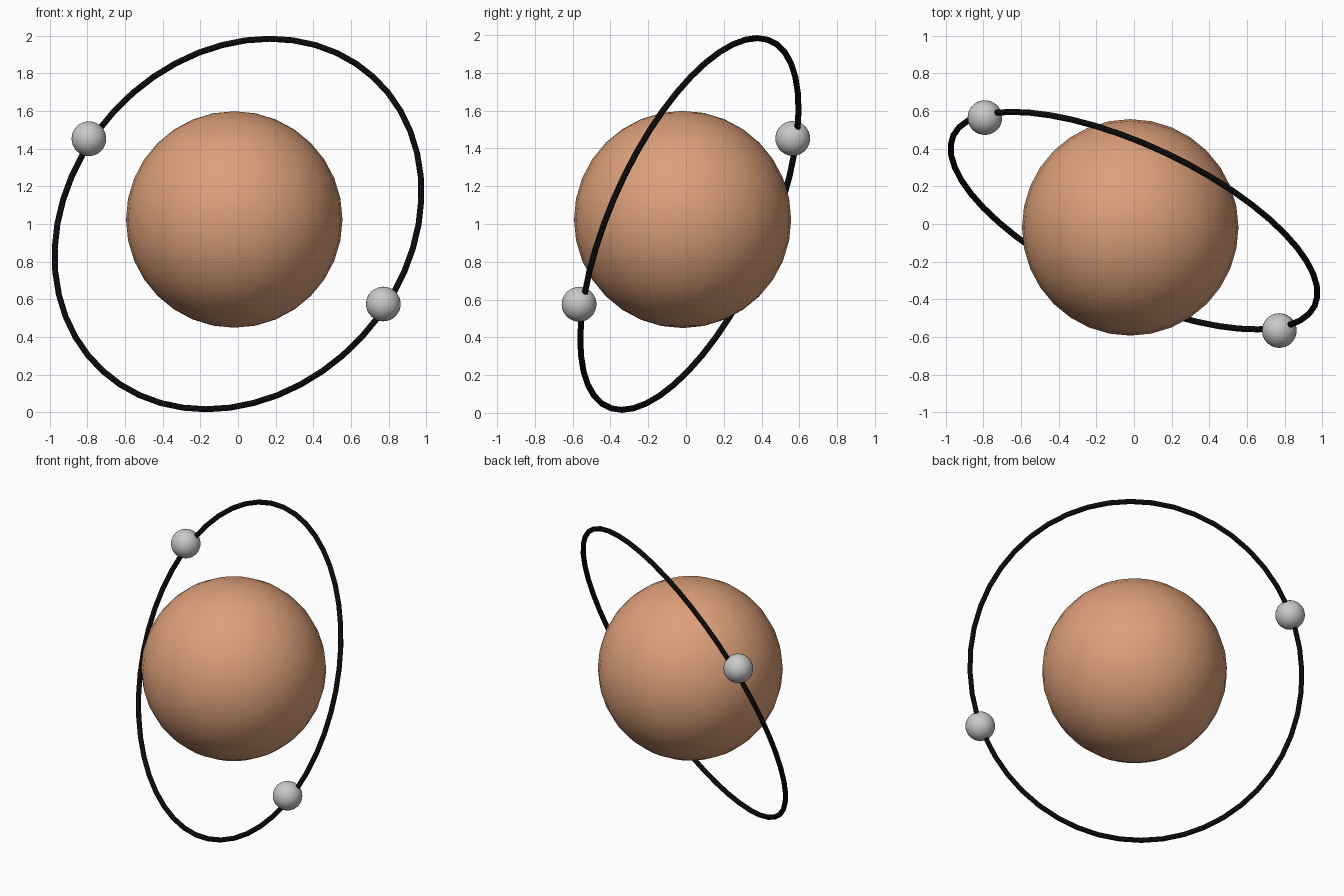
import bpy
from mathutils import Vector

if "Cube" in bpy.data.objects:
    bpy.data.objects.remove(bpy.data.objects["Cube"])


def material(name, rgb):
    m = bpy.data.materials.new(name)
    m.diffuse_color = (*rgb, 1)
    m.use_nodes = True
    m.node_tree.nodes["Principled BSDF"].inputs["Base Color"].default_value = m.diffuse_color
    return m


clay = material("clay_orange", (0.72, 0.35, 0.19))
grey = material("light_grey", (0.58, 0.58, 0.58))
black = material("black", (0.003, 0.003, 0.003))


def finish(name, mat):
    ob = bpy.context.object
    ob.name = name
    ob.data.materials.append(mat)
    bpy.ops.object.shade_smooth()
    return ob


def ball(name, centre, radius, mat):
    bpy.ops.mesh.primitive_uv_sphere_add(
        segments=32, ring_count=16, radius=radius, location=centre)
    return finish(name, mat)


# Central planet
ball("planet", (-0.02, -0.018, 1.024), 0.575, clay)

# Tilted orbit ring, a thin round tube
normal = Vector((-0.396, -0.839, 0.374))
bpy.ops.mesh.primitive_torus_add(
    major_radius=1.061, minor_radius=0.016,
    major_segments=48, minor_segments=12,
    location=(0, 0.018, 1.0),
    rotation=normal.to_track_quat('Z', 'Y').to_euler())
finish("orbit_ring", black)

# Two small moons threaded on opposite sides of the ring
ball("moon_upper", (-0.792, 0.565, 1.453), 0.092, grey)
ball("moon_lower", (0.772, -0.566, 0.575), 0.092, grey)
